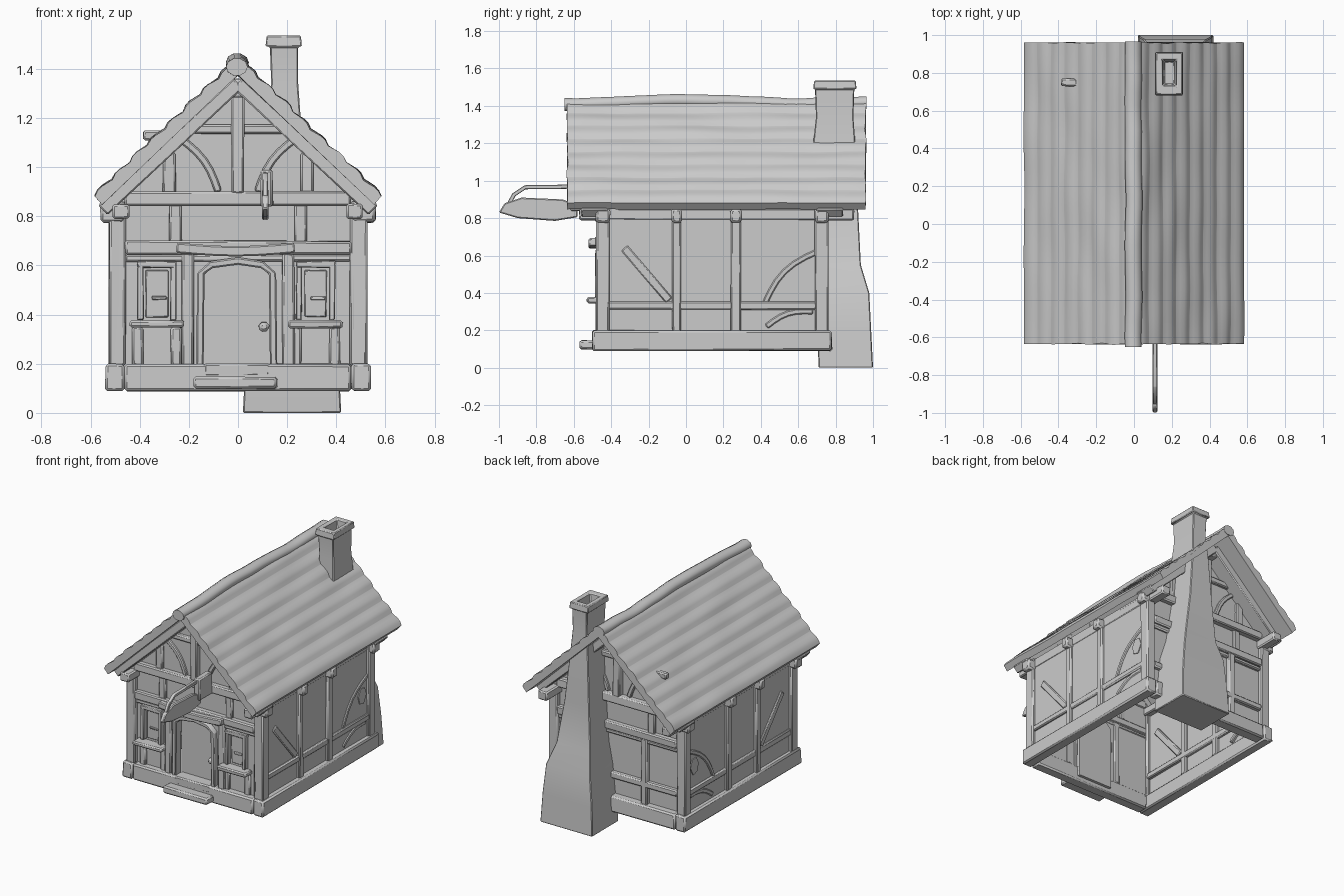
import bpy, bmesh, math, random
from mathutils import Vector, noise

random.seed(4)
if "Cube" in bpy.data.objects:
    bpy.data.objects.remove(bpy.data.objects["Cube"])

grey = bpy.data.materials.new("plain_grey")
grey.use_nodes = True
grey.diffuse_color = (0.6, 0.6, 0.6, 1)
grey.node_tree.nodes["Principled BSDF"].inputs["Base Color"].default_value = (0.6, 0.6, 0.6, 1)


def finish(name, bm, bevel=0.0, angle=35):
    bmesh.ops.recalc_face_normals(bm, faces=bm.faces)
    mesh = bpy.data.meshes.new(name)
    bm.to_mesh(mesh)
    bm.free()
    mesh.materials.append(grey)
    ob = bpy.data.objects.new(name, mesh)
    bpy.context.collection.objects.link(ob)
    bpy.ops.object.select_all(action="DESELECT")
    ob.select_set(True)
    bpy.context.view_layer.objects.active = ob
    bpy.ops.object.shade_smooth_by_angle(angle=math.radians(angle))
    if bevel:
        mod = ob.modifiers.new("worn_edges", "BEVEL")
        mod.width = bevel
        mod.segments = 1
    return ob


def loft(name, rings, bevel=0.0, angle=35, cap_end=True):
    """Skin closed rings of points."""
    bm = bmesh.new()
    loops = [[bm.verts.new(p) for p in ring] for ring in rings]
    n = len(loops[0])
    for a, b in zip(loops, loops[1:]):
        for i in range(n):
            j = (i + 1) % n
            bm.faces.new((a[i], a[j], b[j], b[i]))
    bm.faces.new(loops[0])
    if cap_end:
        bm.faces.new(loops[-1])
    return finish(name, bm, bevel, angle)


def prism(name, pts, axis, a, b, bevel=0.0):
    """Extrude a 2D outline along x or y."""
    place = (lambda u, v, d: (d, u, v)) if axis == "x" else (lambda u, v, d: (u, d, v))
    return loft(name, [[place(u, v, d) for u, v in pts] for d in (a, b)], bevel)


def strip(name, pts, width, axis, a, b, bevel=0.006):
    """A straight or bent timber following a path in a wall plane."""
    pts = [Vector(p) for p in pts]
    left, right = [], []
    for i, p in enumerate(pts):
        d = (pts[min(i + 1, len(pts) - 1)] - pts[max(i - 1, 0)]).normalized()
        side = Vector((-d.y, d.x)) * width / 2
        left.append(p + side)
        right.append(p - side)
    return prism(name, left + right[::-1], axis, a, b, bevel)


def box(name, x0, x1, y0, y1, z0, z1, bevel=0.008, wear=0.003):
    def w():
        return random.uniform(-wear, wear)
    rings = [[(x + w(), y + w(), z + w()) for x, y in ((x0, y0), (x1, y0), (x1, y1), (x0, y1))]
             for z in (z0, z1)]
    return loft(name, rings, bevel)


def arc(a, b, sag, steps=6):
    """Bowed path between two points."""
    a, b = Vector(a), Vector(b)
    d = b - a
    out = Vector((-d.y, d.x)) * sag
    return [a + d * t / steps + out * math.sin(math.pi * t / steps) for t in range(steps + 1)]


FRONT, BACK, WALL = -0.48, 0.76, 0.47

# Sill frame
for s in (-1, 1):
    box("side_sill", s * 0.46, s * 0.54, -0.5, 0.78, 0.09, 0.2, 0.01)
for y in (-0.5, 0.7):
    box("end_sill", -0.46, 0.46, y, y + 0.08, 0.09, 0.2, 0.01)

# Plaster walls, the front one cut by the arched doorway
gable = [(WALL, 0.12), (WALL, 0.91), (0, 1.35), (-WALL, 0.91), (-WALL, 0.12)]
arch = [(-0.14, 0.56), (-0.1, 0.595), (0, 0.61), (0.09, 0.595), (0.13, 0.56)]
doorway = [(-0.14, 0.12)] + arch + [(0.13, 0.12)]
prism("front_wall", gable + doorway, "y", FRONT + 0.03, FRONT + 0.055)
prism("back_wall", gable, "y", BACK - 0.055, BACK - 0.03)
for s in (-1, 1):
    box("side_wall", s * (WALL + 0.01), s * (WALL + 0.035), FRONT + 0.03, BACK - 0.03, 0.12, 0.86, 0, 0)

# Door, frame, knob and step
prism("door", doorway, "y", FRONT + 0.06, FRONT + 0.08)
strip("door_frame", [(-0.155, 0.18)] + [(x * 1.08, z + 0.008) for x, z in arch] + [(0.145, 0.18)],
      0.03, "y", FRONT - 0.005, FRONT + 0.06)
box("door_knob", 0.085, 0.125, FRONT + 0.02, FRONT + 0.065, 0.33, 0.37, 0.012)
box("door_threshold", -0.14, 0.13, -0.5, FRONT + 0.07, 0.15, 0.2)
box("door_step", -0.18, 0.16, -0.57, -0.49, 0.1, 0.147, 0.01)

# Gable-end timbers, shared by front and back
for end, y, s in (("front", FRONT, 1), ("back", BACK, -1)):
    deep = y + s * 0.06
    for m in (-1, 1):
        box(end + "_corner_post", m * 0.455, m * 0.525, y, y + s * 0.07, 0.19, 0.86)
        box(end + "_stud", m * 0.18, m * 0.23, y, deep, 0.19, 0.65)
        box(end + "_upper_stud", m * 0.23, m * 0.28, y + s * 0.01, deep, 0.69, 0.85)
        box(end + "_gable_stud", m * 0.255, m * 0.305, y + s * 0.01, deep, 0.89, 1.06)
        strip(end + "_gable_brace", arc((m * 0.08, 0.9), (m * 0.24, 1.12), m * 0.1), 0.03, "y",
              y + s * 0.012, deep)
        strip(end + "_rafter", [(m * 0.55, 0.825), (0, 1.34)], 0.055, "y", y - s * 0.08, deep)
    box(end + "_tie_beam", -0.46, 0.46, y - s * 0.01, deep, 0.84, 0.9)
    box(end + "_middle_beam", -0.46, 0.46, y - s * 0.005, deep, 0.645, 0.7)
    box(end + "_head_rail", -0.46, 0.46, y + s * 0.01, deep, 0.615, 0.645)
    box(end + "_collar_beam", -0.2, 0.2, y + s * 0.005, deep, 1.135, 1.175)
    box(end + "_king_post", -0.026, 0.026, y - s * 0.01, deep, 0.89, 1.36)
    box(end + "_king_peg", -0.032, 0.032, y - s * 0.07, deep, 1.28, 1.36)

# Front lintel and windows
strip("door_lintel", arc((-0.25, 0.672), (0.23, 0.672), -0.03), 0.042, "y", FRONT - 0.04, FRONT + 0.02)
for m, c in ((-1, -0.33), (1, 0.315)):
    box("window_sill", c - 0.11, c + 0.11, FRONT - 0.05, FRONT + 0.03, 0.345, 0.377)
    for side in (-1, 1):
        x = c + side * 0.067
        box("window_jamb", x - 0.012, x + 0.012, FRONT - 0.005, FRONT + 0.04, 0.377, 0.605, 0.004)
        x = c + side * 0.078
        box("window_lower_stud", x - 0.022, x + 0.022, FRONT + 0.015, FRONT + 0.05, 0.19, 0.35)
    box("window_head", c - 0.08, c + 0.08, FRONT - 0.005, FRONT + 0.04, 0.59, 0.618, 0.004)
    box("window_shutter", c - 0.045, c + 0.045, FRONT + 0.02, FRONT + 0.035, 0.39, 0.58, 0.003)
    box("shutter_latch", c - 0.02, c + 0.04, FRONT + 0.01, FRONT + 0.025, 0.46, 0.475, 0.003)

# Back rail
box("back_rail", -0.46, 0.46, BACK - 0.06, BACK, 0.31, 0.355)

# Long-side timbers
post_rows = ((-0.48, -0.41), (-0.075, -0.025), (0.24, 0.295), (0.695, 0.76))
for m in (-1, 1):
    outer, inner = m * 0.525, m * 0.46
    for y0, y1 in post_rows:
        box("side_post", inner, outer, y0, y1, 0.19, 0.85)
        box("eave_bracket", inner, m * 0.56, y0 - 0.004, y1 + 0.004, 0.775, 0.85, 0.012)
    box("side_rail", inner, m * 0.518, -0.42, 0.7, 0.31, 0.355)
    box("eave_plate", m * 0.44, m * 0.51, -0.57, 0.9, 0.79, 0.85)
    strip("straight_brace", [(-0.33, 0.64), (-0.09, 0.36)], 0.045, "x", inner, m * 0.515)
    strip("curved_brace", arc((0.42, 0.34), (0.7, 0.62), 0.12), 0.03, "x", inner, m * 0.513)
    strip("low_brace", arc((0.43, 0.22), (0.68, 0.3), 0.12), 0.03, "x", inner, m * 0.511)
    ring = [(0.635 + 0.045 * math.cos(t), 0.495 + 0.06 * math.sin(t)) for t in range(6)]
    prism("plaster_patch", ring, "x", m * 0.5, m * 0.511)

# Roof slopes with rounded, overlapping rows
ROWS, STEPS, SPANS = 8, 5, 28
for m in (-1, 1):
    rings = []
    for k in range(SPANS + 1):
        y = -0.635 + 1.595 * k / SPANS
        ring = []

        def point(u, lift):
            wob = noise.noise(Vector((u * 5, y * 3, m * 4))) * 0.009
            end = noise.noise(Vector((u * 9, k, m))) * 0.008 if k in (0, SPANS) else 0
            ring.append((m * (0.575 * u + 0.68 * (lift + wob)), y + end,
                         1.42 - 0.55 * u + 0.73 * (lift + wob)))

        for r in range(ROWS):
            for t in range(STEPS):
                f = t / (STEPS - 1)
                point((r + f * 0.98) / ROWS, 0.004 + 0.02 * math.sin(math.pi * (0.15 + 0.7 * f ** 1.4)))
        point(1, -0.032)
        point(0, -0.032)
        rings.append(ring)
    loft("roof_slope", rings, angle=50)

# Ridge roll
rings = []
for k in range(25):
    y = -0.65 + 1.615 * k / 24
    dz = 1.418 + 0.01 * math.cos(y * 5) + 0.006 * noise.noise(Vector((y * 6, 1, 2)))
    dx = 0.008 * noise.noise(Vector((y * 4, 5, 0))) - 0.003
    rings.append([(dx + 0.044 * math.cos(a * math.tau / 10), y, dz + 0.036 * math.sin(a * math.tau / 10))
                  for a in range(10)])
loft("ridge_roll", rings, angle=50)


def rect(z, x0, x1, y0, y1):
    return [(x0, y0, z), (x1, y0, z), (x1, y1, z), (x0, y1, z)]


# Chimney breast and stack, then a hollow cap
loft("chimney", [rect(0, 0.02, 0.42, 0.71, 1.0), rect(0.2, 0.03, 0.41, 0.7, 0.99),
                 rect(0.4, 0.05, 0.39, 0.7, 0.98), rect(0.55, 0.08, 0.34, 0.7, 0.935),
                 rect(0.85, 0.1, 0.29, 0.69, 0.92), rect(1.2, 0.12, 0.255, 0.68, 0.905),
                 rect(1.34, 0.135, 0.245, 0.695, 0.895), rect(1.49, 0.13, 0.245, 0.69, 0.9),
                 rect(1.49, 0.112, 0.26, 0.68, 0.912), rect(1.535, 0.116, 0.256, 0.685, 0.907),
                 rect(1.535, 0.15, 0.225, 0.73, 0.87), rect(1.42, 0.16, 0.215, 0.74, 0.86)], 0.005)

# Small vent on the left slope
box("roof_vent", -0.385, -0.3, 0.73, 0.77, 1.11, 1.15)

# Hanging sign and its bracket
board = [(-1.0, 0.83), (-0.97, 0.88), (-0.88, 0.91), (-0.66, 0.9), (-0.58, 0.87),
         (-0.58, 0.805), (-0.7, 0.785), (-0.9, 0.8)]
prism("sign_board", board, "x", 0.097, 0.125, 0.006)
strip("sign_hanger", [(-0.47, 0.965), (-0.64, 0.968), (-0.86, 0.965), (-0.92, 0.925), (-0.95, 0.87)],
      0.022, "x", 0.1, 0.122, 0.003)
box("sign_bracket", 0.092, 0.142, -0.62, FRONT, 0.84, 0.99)
